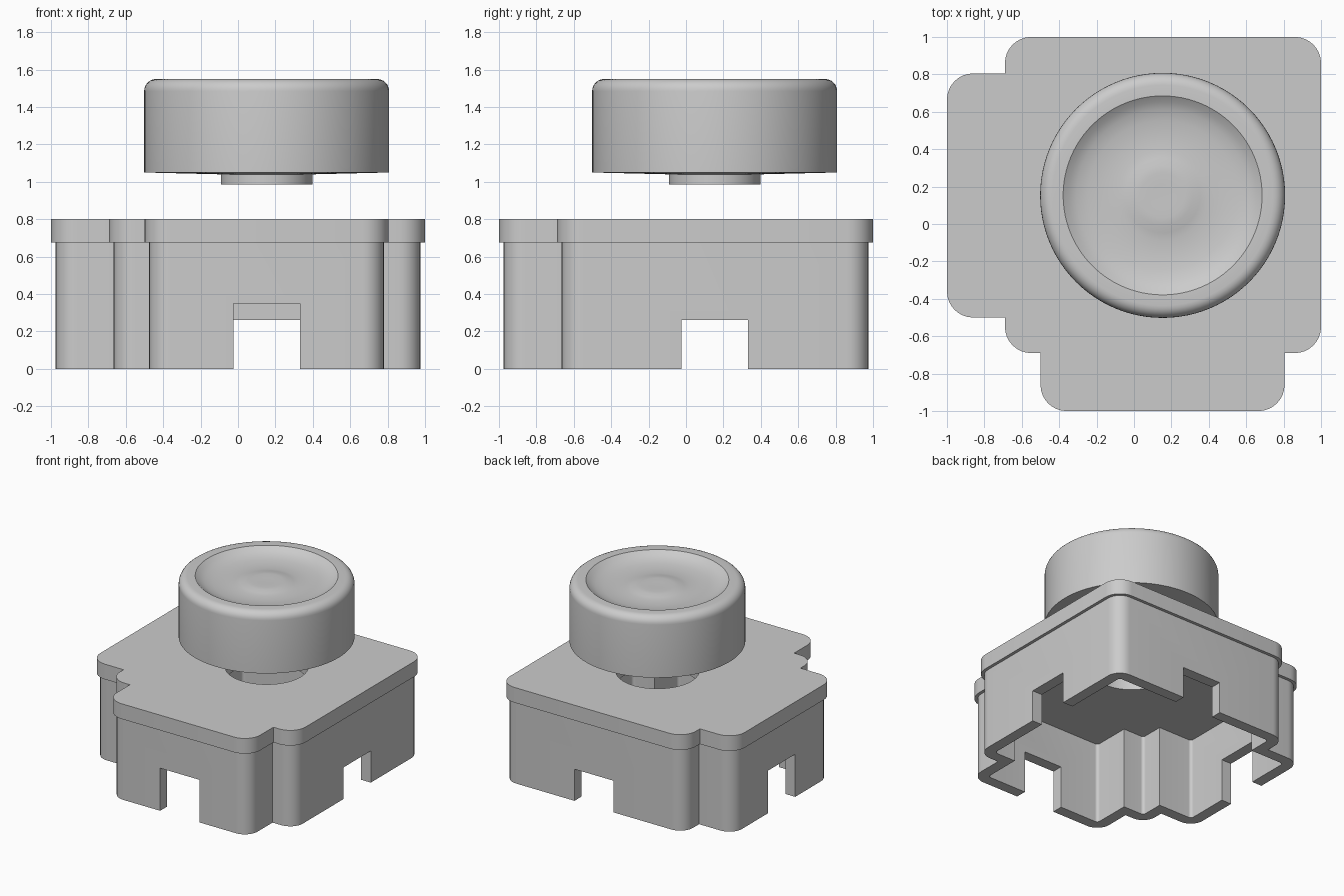
import bpy, bmesh, math
from mathutils import Vector, Matrix

if "Cube" in bpy.data.objects:
    bpy.data.objects.remove(bpy.data.objects["Cube"])

C = 0.153          # knob axis x and y
LID_Z, TOP_Z = 0.675, 0.80

# Plan of the case: stepped square, counter-clockwise
PLAN = [(1, 1), (-.69, 1), (-.69, .805), (-1, .805), (-1, -.5), (-.69, -.5),
        (-.69, -.69), (-.5, -.69), (-.5, -1), (.805, -1), (.805, -.69), (1, -.69)]


def outline(inset, z, radius=0.14, segs=8):
    """Plan moved inward by inset, outer corners rounded, inner corners sharp."""
    pts, n = [], len(PLAN)
    r = max(radius - inset, 0.02)
    for i in range(n):
        p = Vector(PLAN[i])
        a = (p - Vector(PLAN[i - 1])).normalized()
        b = (Vector(PLAN[(i + 1) % n]) - p).normalized()
        na, nb = Vector((-a.y, a.x)), Vector((-b.y, b.x))
        p = p + inset * (na + nb)
        if a.cross(b) < 0:
            pts.append((p.x, p.y, z))
            continue
        centre = p + r * (na + nb)
        for k in range(segs + 1):
            t = math.pi / 2 * k / segs
            q = centre - r * (na * math.cos(t) + nb * math.sin(t))
            pts.append((q.x, q.y, z))
    return pts


def loft(name, loops, cap=True):
    """Join equal-length closed loops into one solid."""
    bm = bmesh.new()
    rings = [[bm.verts.new(p) for p in loop] for loop in loops]
    for u, v in zip(rings, rings[1:]):
        for i in range(len(u)):
            j = (i + 1) % len(u)
            bm.faces.new((u[i], u[j], v[j], v[i]))
    if cap:
        bm.faces.new(rings[0])
        bm.faces.new(rings[-1])
    bmesh.ops.recalc_face_normals(bm, faces=bm.faces)
    mesh = bpy.data.meshes.new(name)
    bm.to_mesh(mesh)
    bm.free()
    obj = bpy.data.objects.new(name, mesh)
    bpy.context.collection.objects.link(obj)
    return obj


def activate(obj):
    bpy.ops.object.select_all(action='DESELECT')
    obj.select_set(True)
    bpy.context.view_layer.objects.active = obj


def cut(obj, cutter):
    cutter.hide_render = True
    mod = obj.modifiers.new("cut", 'BOOLEAN')
    mod.operation = 'DIFFERENCE'
    mod.solver = 'EXACT'
    mod.object = cutter
    activate(obj)
    bpy.ops.object.modifier_apply(modifier=mod.name)
    bpy.data.objects.remove(cutter)


def smooth(obj):
    activate(obj)
    bpy.ops.object.shade_smooth_by_angle(angle=math.radians(30))


# Case: hollow walls, open underneath, with an overhanging lid
WALL, STEP = 0.115, 0.025
case = loft("case", [
    outline(WALL, LID_Z), outline(WALL, 0),
    outline(STEP, 0), outline(STEP, LID_Z),
    outline(0, LID_Z), outline(0, TOP_Z)])

# Shaft hole through the lid
bpy.ops.mesh.primitive_cylinder_add(vertices=64, radius=0.31, depth=0.5, location=(C, C, 0.8))
cut(case, bpy.context.object)

# Cable notches, taller on the front and left walls
for x, y, h in [(C, -1, .35), (-1, C, .35), (C, 1, .26), (1, C, .26)]:
    bpy.ops.mesh.primitive_cube_add(size=1, location=(x, y, h / 2 - 0.1))
    notch = bpy.context.object
    notch.scale = (0.356, 0.5, h + 0.2) if abs(y) == 1 else (0.5, 0.356, h + 0.2)
    cut(case, notch)
smooth(case)

# Knob: turned profile from shaft socket, around the outside, to the dished top
profile = [(0.15, 1.35), (0.15, 0.985), (0.245, 0.985), (0.245, 1.04), (0.655, 1.05)]
for k in range(7):
    t = math.pi / 2 * k / 6
    profile.append((0.59 + 0.065 * math.cos(t), 1.485 + 0.065 * math.sin(t)))
profile += [(0.532, 1.55), (0.50, 1.527), (0.46, 1.509), (0.40, 1.496), (0.32, 1.49),
            (0.24, 1.491), (0.20, 1.497), (0.16, 1.506), (0.12, 1.509), (0.06, 1.507)]
SIDES = 96
knob = loft("knob", [
    [(C + r * math.cos(2 * math.pi * i / SIDES), C + r * math.sin(2 * math.pi * i / SIDES), z)
     for i in range(SIDES)] for r, z in profile])
smooth(knob)
